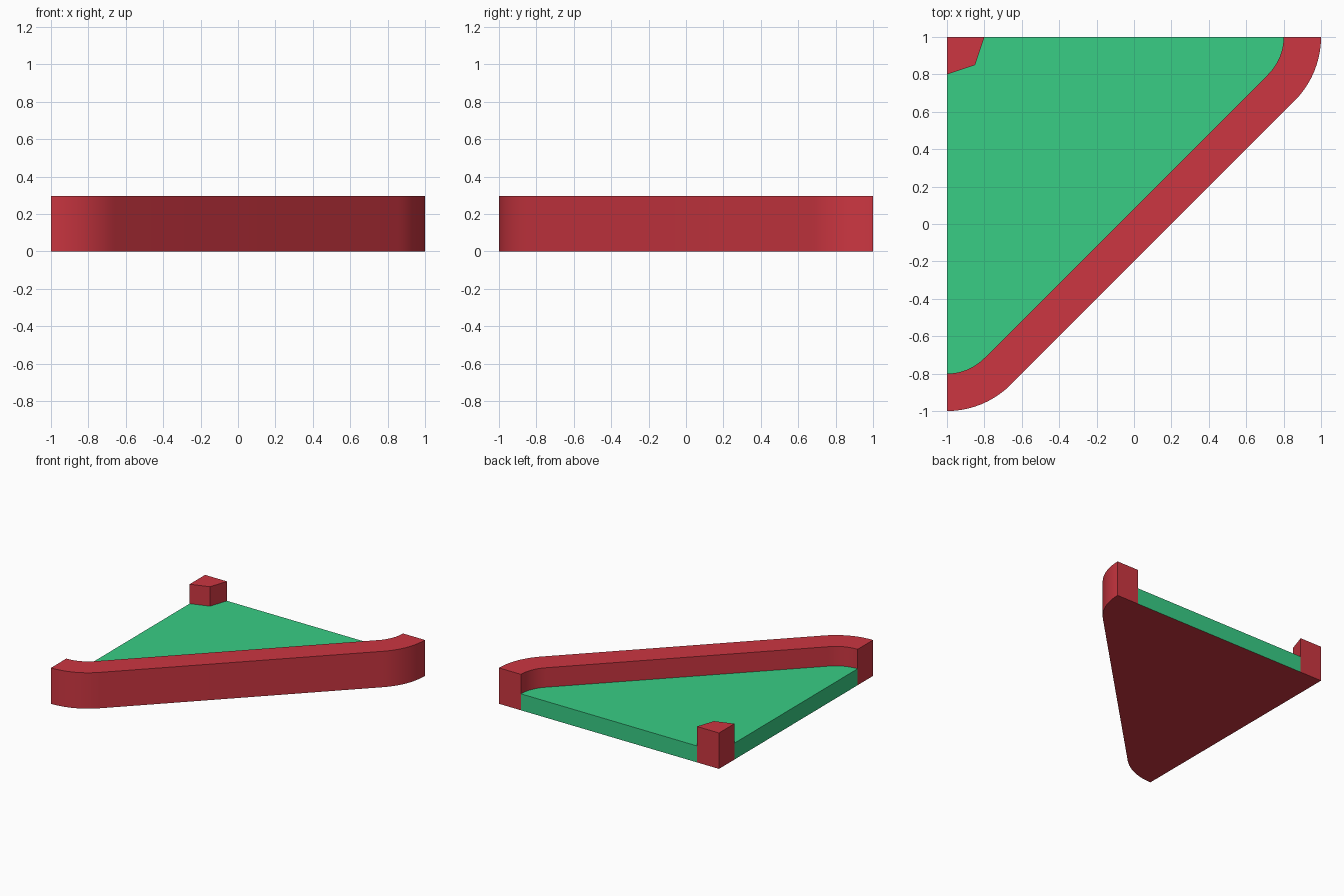
import bpy
import bmesh
from math import sin, cos, pi, sqrt, radians
from mathutils import Vector

cube = bpy.data.objects.get("Cube")
if cube:
    bpy.data.objects.remove(cube, do_unlink=True)

WALL_TOP = 0.295
DECK_TOP = 0.135
RADIUS = 0.2 / (sqrt(2) - 1)     # outer bend radius, tangent to the diagonal
WALL_WIDTH = 0.2
STEPS = 10


def material(name, colour):
    mat = bpy.data.materials.new(name)
    mat.use_nodes = True
    mat.diffuse_color = colour
    mat.node_tree.nodes["Principled BSDF"].inputs["Base Color"].default_value = colour
    return mat


red = material("red", (0.604, 0.037, 0.053, 1))
green = material("green", (0.04, 0.61, 0.235, 1))


def bend_path(radius):
    """Diagonal edge with a rounded 45 degree bend at each end."""
    inset = 1 - RADIUS
    angles = [pi / 4 * i / STEPS for i in range(STEPS + 1)]
    first = [(-1 + radius * sin(a), -inset - radius * cos(a)) for a in angles]
    # The second bend mirrors the first across the other diagonal
    return first + [(-y, -x) for x, y in reversed(first)]


def prism(name, outline, height, mats):
    """Extrude an outline upward from the ground."""
    bm = bmesh.new()
    base = bm.faces.new([bm.verts.new((x, y, 0)) for x, y in outline])
    top = bmesh.ops.extrude_face_region(bm, geom=[base], use_keep_orig=True)["geom"]
    bmesh.ops.translate(bm, vec=Vector((0, 0, height)),
                        verts=[v for v in top if isinstance(v, bmesh.types.BMVert)])
    bmesh.ops.recalc_face_normals(bm, faces=bm.faces)
    # The last material goes on the underside
    for face in bm.faces:
        if face.normal.z < -0.5:
            face.material_index = len(mats) - 1
    mesh = bpy.data.meshes.new(name)
    bm.to_mesh(mesh)
    bm.free()
    for mat in mats:
        mesh.materials.append(mat)
    obj = bpy.data.objects.new(name, mesh)
    bpy.context.collection.objects.link(obj)
    bpy.ops.object.select_all(action='DESELECT')
    obj.select_set(True)
    bpy.context.view_layer.objects.active = obj
    bpy.ops.object.shade_smooth_by_angle(angle=radians(30))
    return obj


outer = bend_path(RADIUS)
inner = bend_path(RADIUS - WALL_WIDTH)
post_inner = [(-0.8, 1), (-0.85, 0.85), (-1, 0.8)]

# Curved border wall along the diagonal
prism("border_wall", outer + inner[::-1], WALL_TOP, [red])

# Small post in the back corner
prism("corner_post", [(-1, 1)] + post_inner[::-1], WALL_TOP, [red])

# Green playing surface with a red underside
prism("deck", inner + post_inner, DECK_TOP, [green, red])
